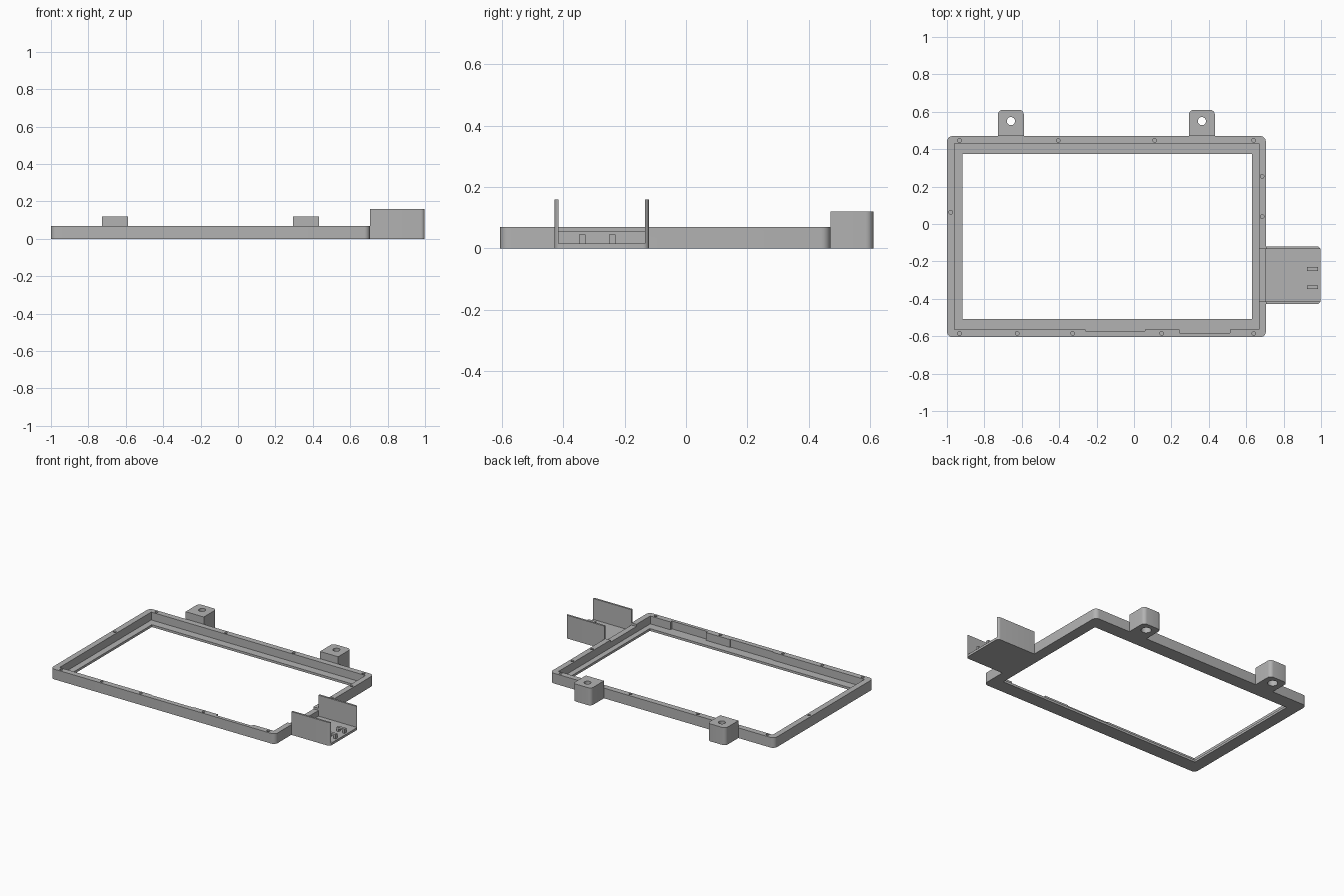
import bpy
import bmesh
import math
from mathutils import Matrix, Vector

default = bpy.data.objects.get("Cube")
if default:
    bpy.data.objects.remove(default, do_unlink=True)

grey = bpy.data.materials.new("plain grey")
grey.use_nodes = True
GREY = (0.45, 0.45, 0.45, 1)
grey.diffuse_color = GREY
grey.node_tree.nodes["Principled BSDF"].inputs["Base Color"].default_value = GREY


def make_object(name, bm):
    mesh = bpy.data.meshes.new(name)
    bm.to_mesh(mesh)
    bm.free()
    obj = bpy.data.objects.new(name, mesh)
    bpy.context.collection.objects.link(obj)
    mesh.materials.append(grey)
    return obj


def block(name, xs, ys, zs, radius=0, rounded=lambda x, y: True):
    """Box between limits, with chosen vertical edges rounded."""
    bm = bmesh.new()
    bmesh.ops.create_cube(bm, size=1)
    for v in bm.verts:
        v.co = Vector([lim[0] if c < 0 else lim[1] for c, lim in zip(v.co, (xs, ys, zs))])
    if radius:
        cx, cy = sum(xs) / 2, sum(ys) / 2
        edges = []
        for e in bm.edges:
            a, b = (v.co for v in e.verts)
            if abs(a.z - b.z) > 1e-5 and rounded(a.x - cx, a.y - cy):
                edges.append(e)
        bmesh.ops.bevel(bm, geom=edges, offset=radius, segments=6,
                        profile=0.5, affect='EDGES')
    return make_object(name, bm)


def drill(x, y, z0, z1, radius):
    """Cylinder cutter standing upright."""
    bm = bmesh.new()
    bmesh.ops.create_cone(bm, cap_ends=True, segments=24, radius1=radius, radius2=radius,
                          depth=z1 - z0, matrix=Matrix.Translation((x, y, (z0 + z1) / 2)))
    return make_object("cutter", bm)


def cut(obj, cutters):
    """Subtract the cutters, bake the result and remove them."""
    for c in cutters:
        c.hide_render = True
        mod = obj.modifiers.new("cut", 'BOOLEAN')
        mod.operation = 'DIFFERENCE'
        mod.solver = 'EXACT'
        mod.object = c
    deps = bpy.context.evaluated_depsgraph_get()
    baked = bpy.data.meshes.new_from_object(obj.evaluated_get(deps))
    obj.modifiers.clear()
    obj.data = baked
    for c in cutters:
        bpy.data.objects.remove(c, do_unlink=True)


def smooth(obj):
    bpy.ops.object.select_all(action='DESELECT')
    obj.select_set(True)
    bpy.context.view_layer.objects.active = obj
    bpy.ops.object.shade_smooth_by_angle(angle=math.radians(30))


FLOOR, TOP, OVER = 0.016, 0.07, 0.2
TRAY_Y = (-0.415, -0.133)

# Bezel frame: recessed pocket, window, side notch and shallow front reliefs
frame = block("bezel_frame", (-1, 0.705), (-0.605, 0.47), (0, TOP), 0.03)
cutters = [
    block("cutter", (-0.96, 0.667), (-0.565, 0.43), (FLOOR, OVER)),
    block("cutter", (-0.917, 0.63), (-0.507, 0.375), (-OVER, OVER)),
    block("cutter", (0.64, 0.8), TRAY_Y, (0.055, OVER)),
    block("cutter", (-0.26, 0.06), (-0.571, -0.55), (FLOOR, OVER)),
    block("cutter", (0.243, 0.513), (-0.582, -0.55), (FLOOR, OVER)),
]

# Small blind screw holes around the rim
holes = [(x, 0.447) for x in (-0.933, -0.405, 0.11, 0.64)]
holes += [(x, -0.585) for x in (-0.933, -0.625, -0.328, 0.148, 0.64)]
holes += [(0.685, 0.255), (0.685, 0.04), (-0.98, 0.063)]
cutters += [drill(x, y, 0.02, OVER, 0.01) for x, y in holes]
cut(frame, cutters)
smooth(frame)

# Mounting lugs at the back with counterbored bolt holes
for side, x in (("right", -0.658), ("left", 0.363)):
    lug = block(side + "_mounting_lug", (x - 0.069, x + 0.069), (0.47, 0.61), (0, 0.12),
                0.025, lambda dx, dy: dy > 0)
    cut(lug, [drill(x, 0.55, -OVER, OVER, 0.022), drill(x, 0.55, -OVER, 0.07, 0.032)])
    smooth(lug)

# Side tray with two upright walls
tray = block("side_tray", (0.705, 0.998), (-0.428, -0.12), (0, 0.16),
             0.02, lambda dx, dy: dx > 0)
cut(tray, [block("cutter", (0.6, 1.2), TRAY_Y, (FLOOR, 0.4))])
smooth(tray)

# Cable tie loops on the tray floor
for label, y in (("front", -0.338), ("back", -0.24)):
    loop = block(label + "_tie_loop", (0.925, 0.985), (y - 0.01, y + 0.01), (FLOOR - 0.004, 0.046))
    cut(loop, [block("cutter", (0.94, 0.97), (y - 0.1, y + 0.1), (FLOOR, 0.034))])
